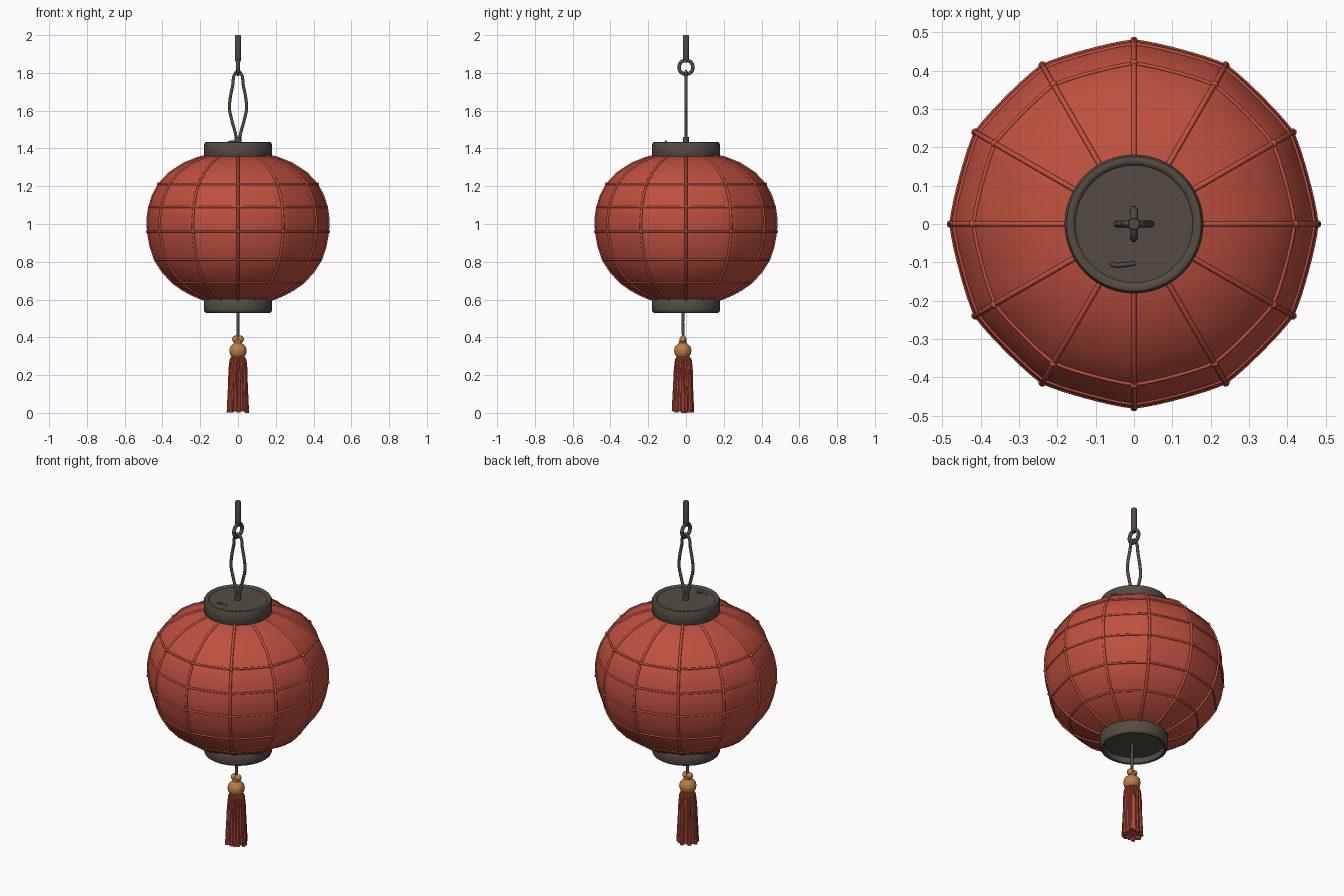
import bpy, bmesh, math, random
from mathutils import Vector

if "Cube" in bpy.data.objects:
    bpy.data.objects.remove(bpy.data.objects["Cube"])

random.seed(4)
TAU = 2 * math.pi


def material(name, rgb):
    m = bpy.data.materials.new(name)
    m.diffuse_color = (*rgb, 1)
    m.use_nodes = True
    m.node_tree.nodes["Principled BSDF"].inputs["Base Color"].default_value = m.diffuse_color
    return m


RED = material("paper red", (0.52, 0.08, 0.05))
IRON = material("dark iron", (0.088, 0.073, 0.056))
GOLD = material("amber", (0.50, 0.21, 0.06))


def finish(ob, mat, angle=40):
    ob.data.materials.clear()
    ob.data.materials.append(mat)
    bpy.ops.object.select_all(action='DESELECT')
    ob.select_set(True)
    bpy.context.view_layer.objects.active = ob
    bpy.ops.object.shade_smooth_by_angle(angle=math.radians(angle))
    return ob


def lathe(name, profile, mat, n=48, shape=None, center=(0, 0), closed=False):
    """Revolve (radius, z) points; shape(angle) scales the radius."""
    bm = bmesh.new()
    rings = []
    for r, z in profile:
        ring = []
        for i in range(n):
            a = TAU * i / n
            k = r * (shape(a) if shape else 1)
            ring.append(bm.verts.new((center[0] + k * math.cos(a), center[1] + k * math.sin(a), z)))
        rings.append(ring)
    for a, b in zip(rings, rings[1:]):
        for i in range(n):
            j = (i + 1) % n
            bm.faces.new((a[i], a[j], b[j], b[i]))
    if closed:
        bm.faces.new(rings[0][::-1])
        bm.faces.new(rings[-1])
    bmesh.ops.recalc_face_normals(bm, faces=bm.faces)
    me = bpy.data.meshes.new(name)
    bm.to_mesh(me)
    bm.free()
    ob = bpy.data.objects.new(name, me)
    bpy.context.collection.objects.link(ob)
    return finish(ob, mat)


def tubes(name, paths, radius, mat, cyclic=False, smooth=False, radii=None, res=3):
    """Round tubes along one or more point paths, as one mesh."""
    cu = bpy.data.curves.new(name, 'CURVE')
    cu.dimensions = '3D'
    cu.bevel_depth = radius
    cu.bevel_resolution = res
    cu.use_fill_caps = True
    cu.resolution_u = 6
    for path in paths:
        s = cu.splines.new('BEZIER' if smooth else 'POLY')
        pts = s.bezier_points if smooth else s.points
        pts.add(len(path) - 1)
        for i, (p, c) in enumerate(zip(pts, path)):
            if smooth:
                p.co = c
                p.handle_left_type = p.handle_right_type = 'AUTO'
            else:
                p.co = (*c, 1)
            if radii:
                p.radius = radii[i]
        s.use_cyclic_u = cyclic
    ob = bpy.data.objects.new(name, cu)
    bpy.context.collection.objects.link(ob)
    bpy.ops.object.select_all(action='DESELECT')
    ob.select_set(True)
    bpy.context.view_layer.objects.active = ob
    bpy.ops.object.convert(target='MESH')
    return finish(bpy.context.view_layer.objects.active, mat)


def ball(name, loc, scale, mat):
    bpy.ops.mesh.primitive_uv_sphere_add(segments=20, ring_count=12, radius=1, location=loc)
    ob = bpy.context.object
    ob.name = name
    ob.scale = scale
    return finish(ob, mat, 60)


# Paper body: panels pull inward a little between the twelve ribs
body = [(.16, .595), (.205, .61), (.25, .63), (.295, .655), (.345, .69), (.40, .75), (.438, .81),
        (.463, .885), (.476, .96), (.478, 1.03), (.469, 1.09), (.45, 1.15), (.418, 1.21),
        (.362, 1.27), (.285, 1.32), (.21, 1.35), (.16, 1.362)]
HOOPS = (.69, .81, .96, 1.09, 1.21)


def panel(a):
    return 1 - 0.02 * abs(math.sin(6 * a))


lathe("paper_body", body, RED, 96, panel)

# Ribs, hoops and knots where they cross
spokes = [TAU * i / 12 for i in range(12)]
tubes("ribs", [[(r * math.cos(a), r * math.sin(a), z) for r, z in body] for a in spokes], .007, RED)
rad = {z: r for r, z in body}
tubes("hoops", [[(rad[z] * panel(a) * math.cos(a), rad[z] * panel(a) * math.sin(a), z)
                 for a in [TAU * i / 96 for i in range(96)]] for z in HOOPS], .0055, RED, cyclic=True)
for z in (.96, 1.21):
    for i, a in enumerate(spokes):
        r = rad[z] + .002
        ball(f"rib_knot_{int(z * 100)}_{i}", (r * math.cos(a), r * math.sin(a), z), (.01,) * 3, RED)

# Top cap with raised rim, and hollow bottom cap
lathe("top_cap", [(.165, 1.35), (.176, 1.352), (.181, 1.36), (.181, 1.42), (.175, 1.432), (.166, 1.435),
                  (.158, 1.432), (.153, 1.426), (.02, 1.426)], IRON, 64, closed=True)
lathe("bottom_cap", [(.165, .612), (.175, .61), (.181, .602), (.181, .545), (.177, .535), (.17, .53),
                     (.16, .533), (.157, .54), (.157, .565), (.01, .565)], IRON, 64, closed=True)

# Small clasp lying on the top cap
tubes("cap_clasp", [[(-.06, -.105, 1.424), (-.045, -.107, 1.434), (-.015, -.105, 1.434), (.002, -.102, 1.424)]],
      .006, IRON, smooth=True)

# Hanging wire loop, ring and rod
half = [(.009, 1.43), (.012, 1.47), (.03, 1.54), (.045, 1.61), (.042, 1.66), (.027, 1.74), (.019, 1.79)]
loop = [(x, 0, z) for x, z in half] + [(0, 0, 1.808)] + [(-x, 0, z) for x, z in reversed(half)]
tubes("wire_loop", [loop], .0085, IRON, smooth=True)
tubes("wire_base", [[(0, 0, 1.42), (0, 0, 1.46)]], .017, IRON)
tubes("hanging_ring", [[(0, .037 * math.cos(TAU * i / 32), 1.83 + .037 * math.sin(TAU * i / 32))
                        for i in range(32)]], .01, IRON, cyclic=True)
lathe("hanging_rod", [(.011, 1.855), (.016, 1.87), (.016, 1.995), (.014, 2.0)], IRON, 20, closed=True)

# Cord, knot and bead
TY = -.014
tubes("tassel_cord", [[(0, TY, .39), (0, TY - .003, .48), (0, TY, .57)]], .008, IRON)
for s in (-1, 1):
    ball("cord_knot_left" if s < 0 else "cord_knot_right", (s * .013, TY - .002, .39), (.018, .018, .019), GOLD)
lathe("bead", [(.012, .285), (.03, .292), (.042, .31), (.046, .33), (.042, .348), (.03, .362),
               (.02, .37), (.018, .385)], GOLD, 28, center=(0, TY - .003), closed=True)

# Tassel: solid core wrapped in overlapping strands
lathe("tassel_core", [(.015, .30), (.032, .29), (.04, .265), (.044, .15), (.046, .02)], RED, 24,
      center=(0, TY), closed=True)
strands = []
for i in range(16):
    a = TAU * i / 16 + random.uniform(-.08, .08)
    end = random.uniform(0, .016)
    k = random.uniform(.94, 1.06)
    strands.append([(r * math.cos(a), TY + r * math.sin(a), z) for r, z in
                    [(.016, .298), (.033, .288), (.039, .26), (.043 * k, .15), (.049 * k, end)]])
strands[0][-1] = (*strands[0][-1][:2], 0)
tubes("tassel_strands", strands, .0095, RED, smooth=True, radii=[.5, .75, .85, 1, 1.1], res=2)
